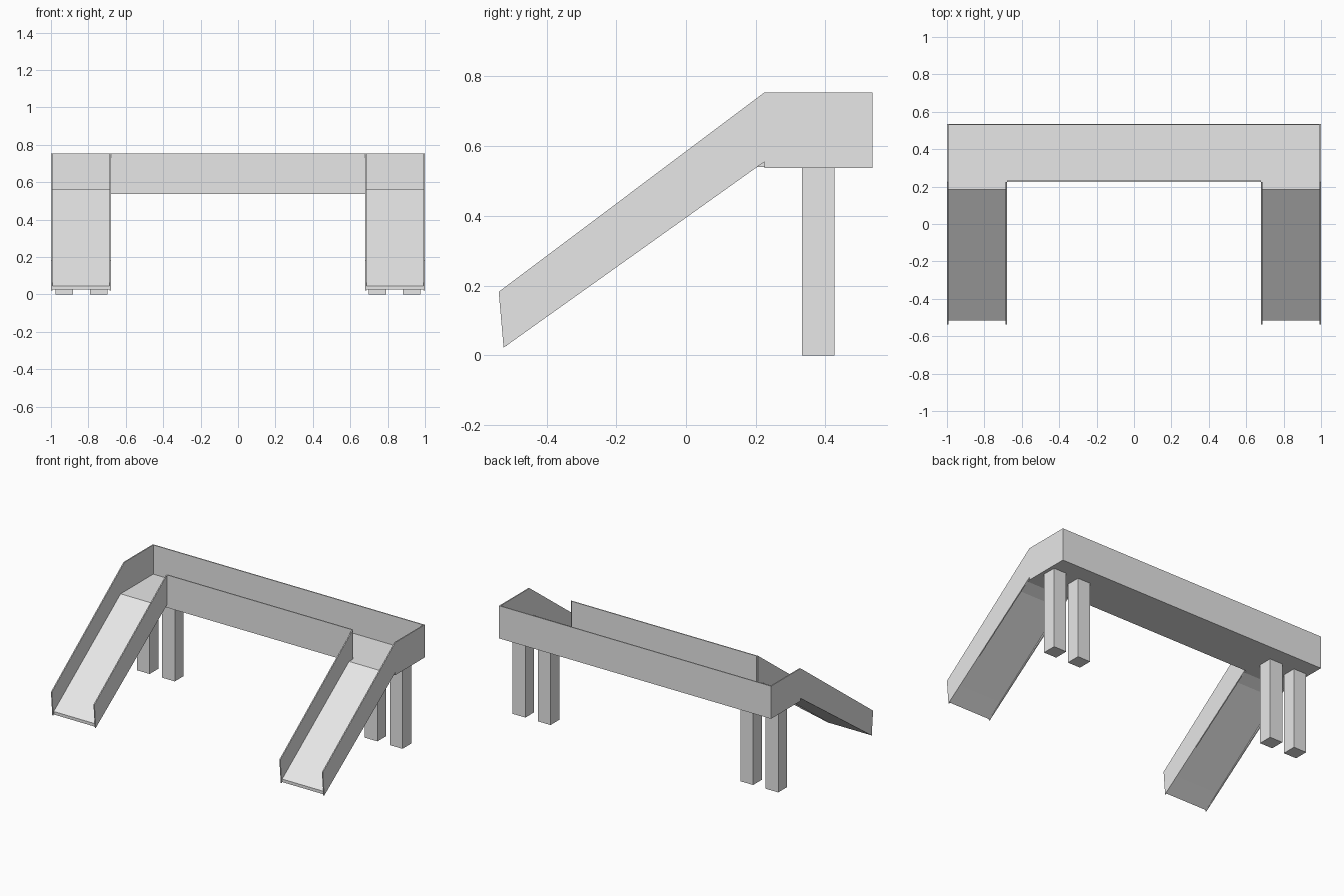
import bpy

cube = bpy.data.objects.get("Cube")
if cube:
    bpy.data.objects.remove(cube, do_unlink=True)

grey = bpy.data.materials.new("concrete_grey")
grey.use_nodes = True
grey.diffuse_color = (0.8, 0.8, 0.8, 1)
grey.node_tree.nodes["Principled BSDF"].inputs["Base Color"].default_value = (0.8, 0.8, 0.8, 1)


def extrude_profile(name, profile, x0, x1):
    """Extrude a counter-clockwise (y, z) outline from x0 to x1."""
    x0, x1 = min(x0, x1), max(x0, x1)
    n = len(profile)
    verts = [(x, y, z) for x in (x0, x1) for y, z in profile]
    faces = [tuple(reversed(range(n))), tuple(range(n, 2 * n))]
    faces += [(i, (i + 1) % n, n + (i + 1) % n, n + i) for i in range(n)]
    mesh = bpy.data.meshes.new(name)
    mesh.from_pydata(verts, [], faces)
    mesh.materials.append(grey)
    obj = bpy.data.objects.new(name, mesh)
    bpy.context.collection.objects.link(obj)
    return obj


def box(name, x0, x1, y0, y1, z0, z1):
    return extrude_profile(name, [(y0, z0), (y1, z0), (y1, z1), (y0, z1)], x0, x1)


WALL = 0.007          # parapet thickness
INNER = 0.68          # inner edge of each ramp
FRONT, BACK = 0.225, 0.535
BOTTOM, FLOOR, TOP = 0.537, 0.56, 0.754

# Deck with its long parapets
box("deck_floor", -1 + WALL, 1 - WALL, FRONT, BACK - WALL, BOTTOM, FLOOR)
box("back_parapet", -1, 1, BACK - WALL, BACK, BOTTOM, TOP)
box("front_parapet", -INNER, INNER, FRONT, FRONT + WALL, BOTTOM, TOP)

# Side outlines of the ramp parapets and the ramp slab
inner_wall = [(-0.523, 0.022), (FRONT, 0.555), (FRONT, TOP), (-0.537, 0.182)]
outer_wall = [(-0.523, 0.022), (FRONT, 0.555), (FRONT, BOTTOM),
              (BACK, BOTTOM), (BACK, TOP), (FRONT, TOP), (-0.537, 0.182)]
slab = [(-0.517, 0.026), (-0.42, 0.1), (0.13, 0.505), (0.2, 0.54),
        (FRONT, 0.54), (FRONT, FLOOR), (0.185, FLOOR), (-0.517, 0.046)]

# Ramps and support posts at both ends
for side, s in (("left", 1), ("right", -1)):
    extrude_profile(side + "_outer_parapet", outer_wall, s * (1 - WALL), s)
    extrude_profile(side + "_inner_parapet", inner_wall, s * INNER, s * (INNER + WALL))
    extrude_profile(side + "_ramp", slab, s * (INNER + WALL), s * (1 - WALL))
    for label, x in (("inner", 0.745), ("outer", 0.93)):
        box(f"{side}_{label}_post", s * (x - 0.047), s * (x + 0.047),
            0.333, 0.426, 0, BOTTOM)
